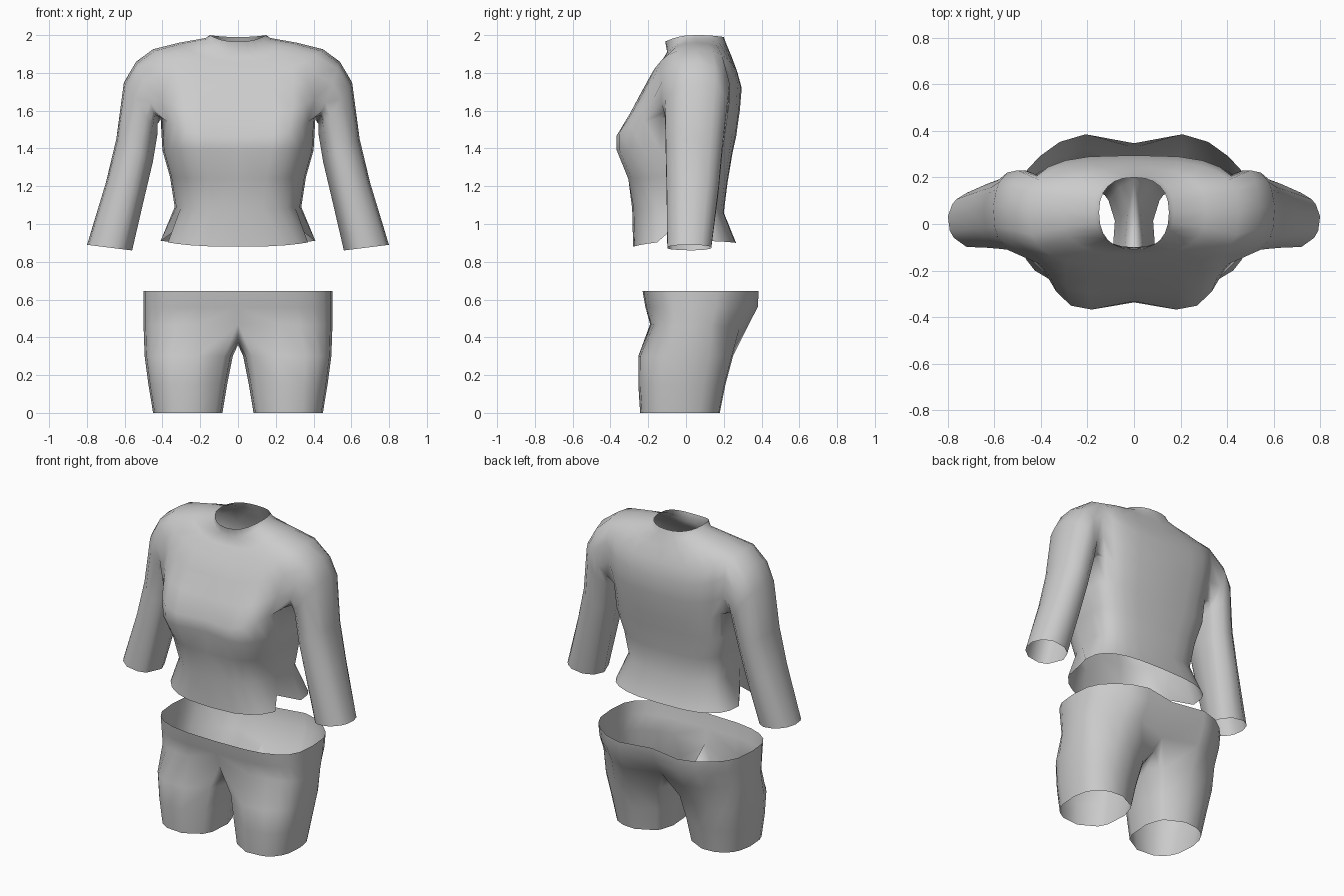
import bpy
import bmesh
from math import sin, cos, pi, atan2, exp
from mathutils import Vector

if "Cube" in bpy.data.objects:
    bpy.data.objects.remove(bpy.data.objects["Cube"], do_unlink=True)

COLUMNS = 12  # faces around one half, from front centre to back centre

cloth = bpy.data.materials.new("light grey cloth")
cloth.use_nodes = True
grey = (0.6, 0.6, 0.6, 1.0)
cloth.diffuse_color = grey
cloth.node_tree.nodes["Principled BSDF"].inputs["Base Color"].default_value = grey


def signed_power(value, power):
    return abs(value) ** power * (1 if value >= 0 else -1)


def half_ring(bm, half_width, side_z, front, front_z, back, back_z, power, bulge, side_y):
    """Half a body section; bulge pushes out the lobe beside the centre line."""
    ring = []
    for i in range(COLUMNS + 1):
        angle = pi * i / COLUMNS
        c = cos(angle)
        x = half_width * abs(sin(angle)) ** power if 0 < i < COLUMNS else 0
        reach, end_z = (front, front_z) if c > 0 else (back, back_z)
        y = side_y + (reach - side_y) * abs(c) ** power
        z = side_z + (end_z - side_z) * c * c
        lobe = bulge * exp(-((x - 0.24) / 0.13) ** 2)
        if (bulge > 0) == (c > 0):
            y -= lobe
        ring.append(bm.verts.new((x, y, z)))
    return ring


def skin(bm, upper, lower, closed=False, skip=()):
    """Quads between two matching rows of vertices."""
    count = len(upper)
    for i in range(count if closed else count - 1):
        if i not in skip:
            j = (i + 1) % count
            bm.faces.new((upper[i], lower[i], lower[j], upper[j]))


def finish(bm, name):
    """Turn the half mesh into a mirrored, smooth garment."""
    bmesh.ops.recalc_face_normals(bm, faces=bm.faces)
    mesh = bpy.data.meshes.new(name)
    bm.to_mesh(mesh)
    bm.free()
    mesh.materials.append(cloth)
    # outer side must face away from the body axis
    if sum(p.normal.x * p.area for p in mesh.polygons if p.center.x > 0.3) < 0:
        mesh.flip_normals()
    obj = bpy.data.objects.new(name, mesh)
    bpy.context.collection.objects.link(obj)
    mirror = obj.modifiers.new("mirror", "MIRROR")
    mirror.merge_threshold = 0.002
    for poly in mesh.polygons:
        poly.use_smooth = True
    return obj


# Shirt body: half width, side z, front y, front z, back y, back z, squareness, bulge
shirt = bmesh.new()
body_sections = [
    (0.15, 2.0, -0.11, 1.965, 0.20, 1.99, 0.85, 0),
    (0.17, 1.985, -0.10, 1.91, 0.215, 1.95, 0.85, 0),
    (0.31, 1.96, -0.13, 1.86, 0.24, 1.89, 0.75, 0),
    (0.45, 1.925, -0.18, 1.80, 0.27, 1.81, 0.65, 0),
    (0.46, 1.82, -0.235, 1.70, 0.295, 1.72, 0.65, 0),
    (0.44, 1.69, -0.28, 1.58, 0.285, 1.60, 0.6, 0.025),
    (0.41, 1.57, -0.33, 1.46, 0.265, 1.46, 0.6, 0.055),
    (0.40, 1.39, -0.335, 1.39, 0.245, 1.37, 0.6, 0.05),
    (0.36, 1.25, -0.305, 1.24, 0.22, 1.22, 0.65, 0.015),
    (0.335, 1.09, -0.285, 1.08, 0.20, 1.06, 0.7, 0),
    (0.41, 0.91, -0.28, 0.88, 0.265, 0.90, 0.7, 0),
]
rings = [half_ring(shirt, *s, side_y=0.05) for s in body_sections]
TOP, BOTTOM, FIRST, LAST = 3, 6, 4, 8  # armhole limits in the grid
for r in range(len(rings) - 1):
    hole = range(FIRST, LAST) if TOP <= r < BOTTOM else ()
    skin(shirt, rings[r], rings[r + 1], skip=hole)

# Small pleat in the hem beside each hip
pleat = rings[-1][5].co
pleat.x -= 0.07
pleat.z += 0.06

# Sleeve: rings follow the armhole loop, vertex by vertex
loop = [rings[TOP][i] for i in range(FIRST, LAST)]
loop += [rings[r][LAST] for r in range(TOP, BOTTOM)]
loop += [rings[BOTTOM][i] for i in range(LAST, FIRST, -1)]
loop += [rings[r][FIRST] for r in range(BOTTOM, TOP, -1)]
centre = sum((v.co for v in loop), Vector()) / len(loop)
angles = [atan2((v.co.y - centre.y) / 0.17, (v.co.z - centre.z) / 0.18) for v in loop]
# outer x, outer z, inner x, inner z, front y, back y
sleeve_sections = [
    (0.54, 1.86, 0.425, 1.53, -0.14, 0.24),
    (0.605, 1.75, 0.425, 1.48, -0.12, 0.23),
    (0.645, 1.45, 0.45, 1.33, -0.115, 0.20),
    (0.70, 1.22, 0.495, 1.14, -0.11, 0.18),
    (0.80, 0.89, 0.56, 0.86, -0.105, 0.14),
]
previous = loop
for ox, oz, ix, iz, front, back in sleeve_sections:
    ring = []
    for a in angles:
        blend = (1 + cos(a)) / 2
        ring.append(shirt.verts.new((
            ix + (ox - ix) * blend,
            (front + back) / 2 + (back - front) / 2 * sin(a),
            iz + (oz - iz) * blend)))
    skin(shirt, previous, ring, closed=True)
    previous = ring
finish(shirt, "shirt")

# Shorts: hip sections from the waist opening to the crotch
shorts = bmesh.new()
hip_sections = [
    (0.50, 0.645, -0.23, 0.645, 0.345, 0.645, 0.65, -0.05),
    (0.50, 0.56, -0.215, 0.56, 0.325, 0.56, 0.65, -0.065),
    (0.50, 0.46, -0.19, 0.47, 0.25, 0.45, 0.62, -0.08),
]
hips = [half_ring(shorts, *s, side_y=0.04) for s in hip_sections]
for upper, lower in zip(hips, hips[1:]):
    skin(shorts, upper, lower)

# Leg: the half ring closed by a crotch seam, then tapered rings
crotch = [(0.19, 0.39), (0.06, 0.36), (-0.08, 0.38)]
previous = hips[-1] + [shorts.verts.new((0, y, z)) for y, z in crotch]
angles = [atan2((v.co.y - 0.02) / 0.24, (v.co.x - 0.25) / 0.25) for v in previous]
# z, inner x, outer x, front y, back y
for z, inner, outer, front, back in [
    (0.30, 0.025, 0.495, -0.255, 0.25),
    (0.15, 0.055, 0.475, -0.255, 0.21),
    (0.0, 0.08, 0.45, -0.245, 0.18),
]:
    ring = [shorts.verts.new((
        (inner + outer) / 2 + (outer - inner) / 2 * signed_power(cos(a), 0.85),
        (front + back) / 2 + (back - front) / 2 * signed_power(sin(a), 0.85),
        z)) for a in angles]
    skin(shorts, previous, ring, closed=True)
    previous = ring
finish(shorts, "shorts")
